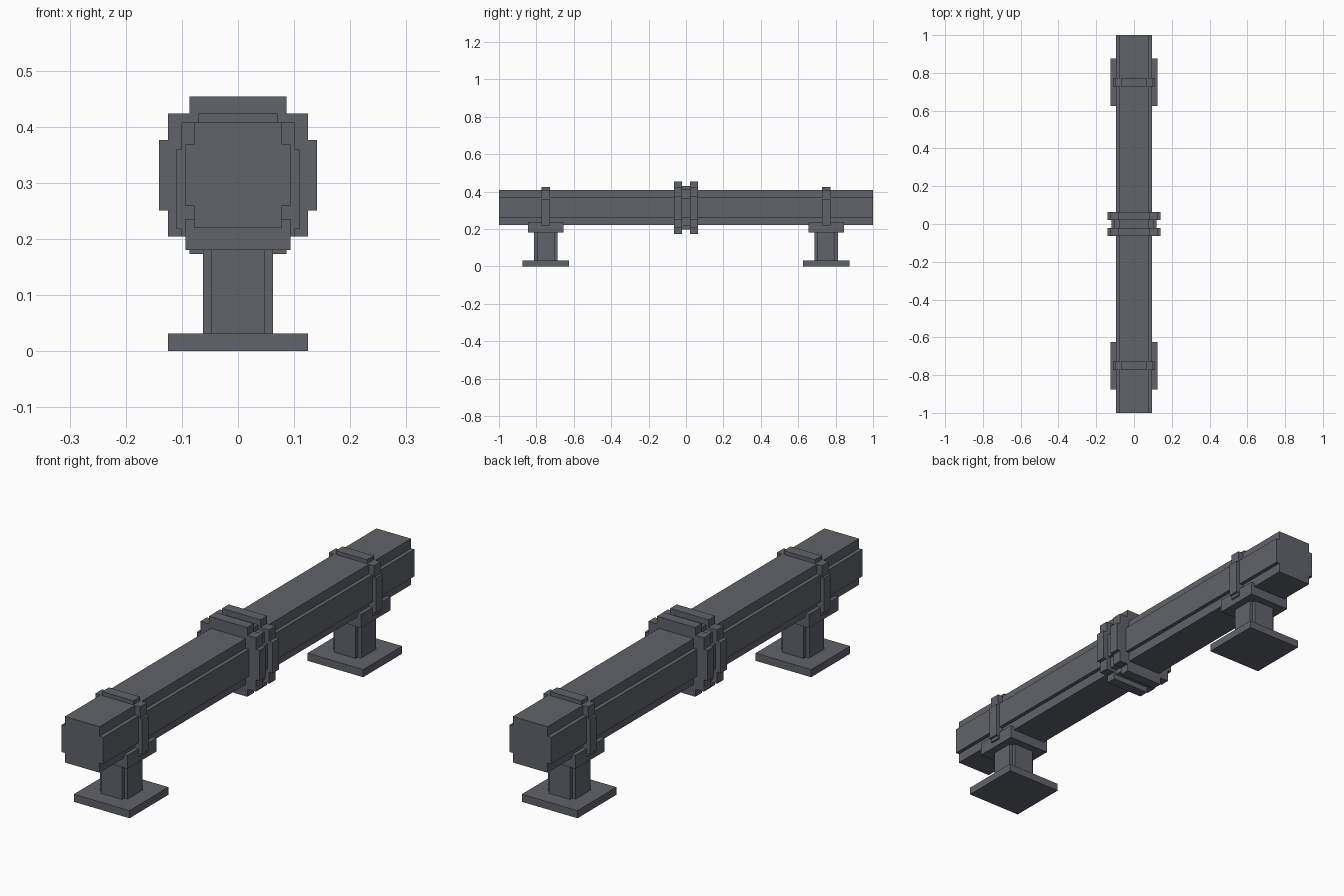
import bpy
import bmesh

if "Cube" in bpy.data.objects:
    bpy.data.objects.remove(bpy.data.objects["Cube"])

metal = bpy.data.materials.new("dark_grey_metal")
metal.diffuse_color = (0.12, 0.126, 0.147, 1.0)
metal.use_nodes = True
metal.node_tree.nodes["Principled BSDF"].inputs["Base Color"].default_value = metal.diffuse_color


def stepped_outline(steps):
    """Closed outline from (half width, low, high) steps, widest first."""
    upper, lower = [], []
    for i, (w, lo, hi) in enumerate(steps):
        if i:
            upper.append((w, steps[i - 1][2]))
            lower.append((w, steps[i - 1][1]))
        upper.append((w, hi))
        lower.append((w, lo))
    right = lower[::-1] + upper
    return right + [(-x, v) for x, v in reversed(right)]


def extrude(name, outline, start, end, axis, offset_y=0.0):
    """Extrude an outline along y (x-z profile) or along z (x-y profile)."""
    bm = bmesh.new()
    if axis == "y":
        verts = [bm.verts.new((a, start, b)) for a, b in outline]
        move = (0, end - start, 0)
    else:
        verts = [bm.verts.new((a, b + offset_y, start)) for a, b in outline]
        move = (0, 0, end - start)
    face = bm.faces.new(verts)
    out = bmesh.ops.extrude_face_region(bm, geom=[face], use_keep_orig=True)
    moved = [g for g in out["geom"] if isinstance(g, bmesh.types.BMVert)]
    bmesh.ops.translate(bm, verts=moved, vec=move)
    bmesh.ops.recalc_face_normals(bm, faces=bm.faces)
    mesh = bpy.data.meshes.new(name)
    bm.to_mesh(mesh)
    bm.free()
    mesh.materials.append(metal)
    obj = bpy.data.objects.new(name, mesh)
    bpy.context.collection.objects.link(obj)
    return obj


def square(h):
    return [(-h, -h), (h, -h), (h, h), (-h, h)]


# Main pipe with notched corners
pipe = stepped_outline([(0.094, 0.259, 0.368), (0.078, 0.22, 0.407)])
extrude("pipe", pipe, -1.0, 1.0, "y")

# Central coupling: two flanges with a thinner gasket between
flange = stepped_outline([(0.141, 0.251, 0.376), (0.125, 0.204, 0.423),
                          (0.086, 0.173, 0.454)])
gasket = stepped_outline([(0.118, 0.262, 0.365), (0.105, 0.216, 0.411),
                          (0.076, 0.196, 0.431)])
extrude("flange_front", flange, -0.063, -0.021, "y")
extrude("flange_back", flange, 0.021, 0.063, "y")
extrude("gasket", gasket, -0.021, 0.021, "y")

# Two supports: base plate, cross-shaped post, cradle and clamp strap
clamp = stepped_outline([(0.11, 0.218, 0.359), (0.101, 0.204, 0.407),
                         (0.07, 0.19, 0.423)])
post = stepped_outline([(0.062, -0.047, 0.047), (0.047, -0.062, 0.062)])
for side, y in (("front", -0.75), ("back", 0.75)):
    extrude("base_plate_" + side, square(0.125), 0.0, 0.031, "z", y)
    extrude("post_" + side, post, 0.031, 0.18, "z", y)
    extrude("cradle_" + side, square(0.094), 0.18, 0.235, "z", y)
    extrude("clamp_" + side, clamp, y - 0.022, y + 0.022, "y")
